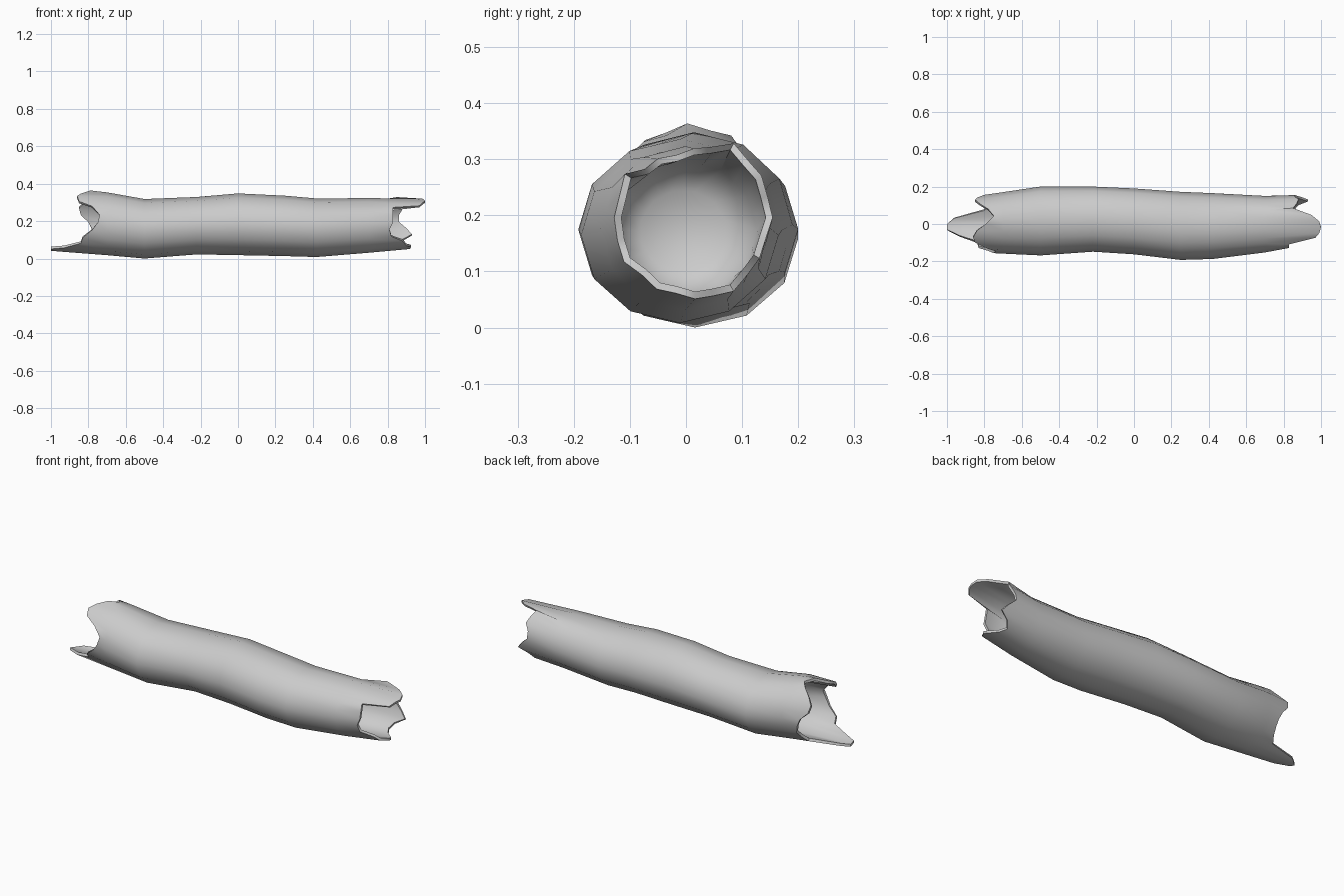
import bpy, bmesh, math

if "Cube" in bpy.data.objects:
    bpy.data.objects.remove(bpy.data.objects["Cube"])

SIDES = 24

# Trunk profile: x, y min, y max, z min, z max
PROFILE = [
    (-1.00, -.13, .13, .045, .345), (-.77, -.155, .16, .028, .37), (-.50, -.168, .20, .004, .322),
    (-.22, -.148, .20, .026, .333), (0.0, -.162, .19, .022, .352), (.25, -.192, .172, .017, .34),
    (.42, -.187, .165, .012, .325), (.70, -.152, .15, .035, .327), (.83, -.128, .157, .045, .355),
    (.92, -.118, .15, .055, .345), (1.0, -.112, .14, .06, .32)]

# Broken edge x position every 15 degrees, starting at the back (+y) and going over the top
RIGHT = [.86, .86, .88, .87, .85, .95, .99, 1.0, .99, .97, .83, .83,
         .83, .81, .82, .88, .90, .925, .92, .88, .86, .88, .93, .90]
LEFT = [-.80, -.84, -.85, -.82, -.78, -.75, -.79, -.84, -.86, -.85, -.78, -.74,
        -.75, -.78, -.83, -.84, -.93, -1.0, -1.0, -.96, -.80, -.78, -.77, -.78]


def section(x):
    for a, b in zip(PROFILE, PROFILE[1:]):
        if x <= b[0]:
            t = (x - a[0]) / (b[0] - a[0])
            return [p + (q - p) * t for p, q in zip(a[1:], b[1:])]
    return PROFILE[-1][1:]


def point(x, i, scale=1.0):
    y0, y1, z0, z1 = section(x)
    ang = 2 * math.pi * i / SIDES
    k = scale * (math.cos(math.pi / 12) if i % 2 else 1)
    return (x, (y0 + y1) / 2 + k * (y1 - y0) / 2 * math.cos(ang),
            (z0 + z1) / 2 + k * (z1 - z0) / 2 * math.sin(ang))


bm = bmesh.new()


def ring(xs, scale=1.0):
    return [bm.verts.new(point(xs[i], i, scale)) for i in range(SIDES)]


def flat(x):
    return [x] * SIDES


# Rings from the left hollow's floor, out over the rim, along the bark, into the right hollow
rings = [ring(flat(-.60), .5), ring(flat(-.65), .83), ring(LEFT, .91), ring(LEFT)]
rings += [ring(flat(x)) for x in (-.70, -.5, -.22, 0, .25, .42, .70)]
rings += [ring(RIGHT), ring(RIGHT, .91), ring(flat(.65), .83), ring(flat(.60), .5)]
for a, b in zip(rings, rings[1:]):
    for i in range(SIDES):
        j = (i + 1) % SIDES
        bm.faces.new((a[i], a[j], b[j], b[i]))
bm.faces.new(rings[0])
bm.faces.new(rings[-1])
bmesh.ops.recalc_face_normals(bm, faces=bm.faces[:])

mesh = bpy.data.meshes.new("hollow_log")
bm.to_mesh(mesh)
bm.free()
log = bpy.data.objects.new("hollow_log", mesh)
bpy.context.collection.objects.link(log)

# Sit on the ground
low = min(v.co.z for v in mesh.vertices)
for v in mesh.vertices:
    v.co.z -= low

bpy.context.view_layer.objects.active = log
log.select_set(True)
bpy.ops.object.shade_smooth_by_angle(angle=math.radians(50))
